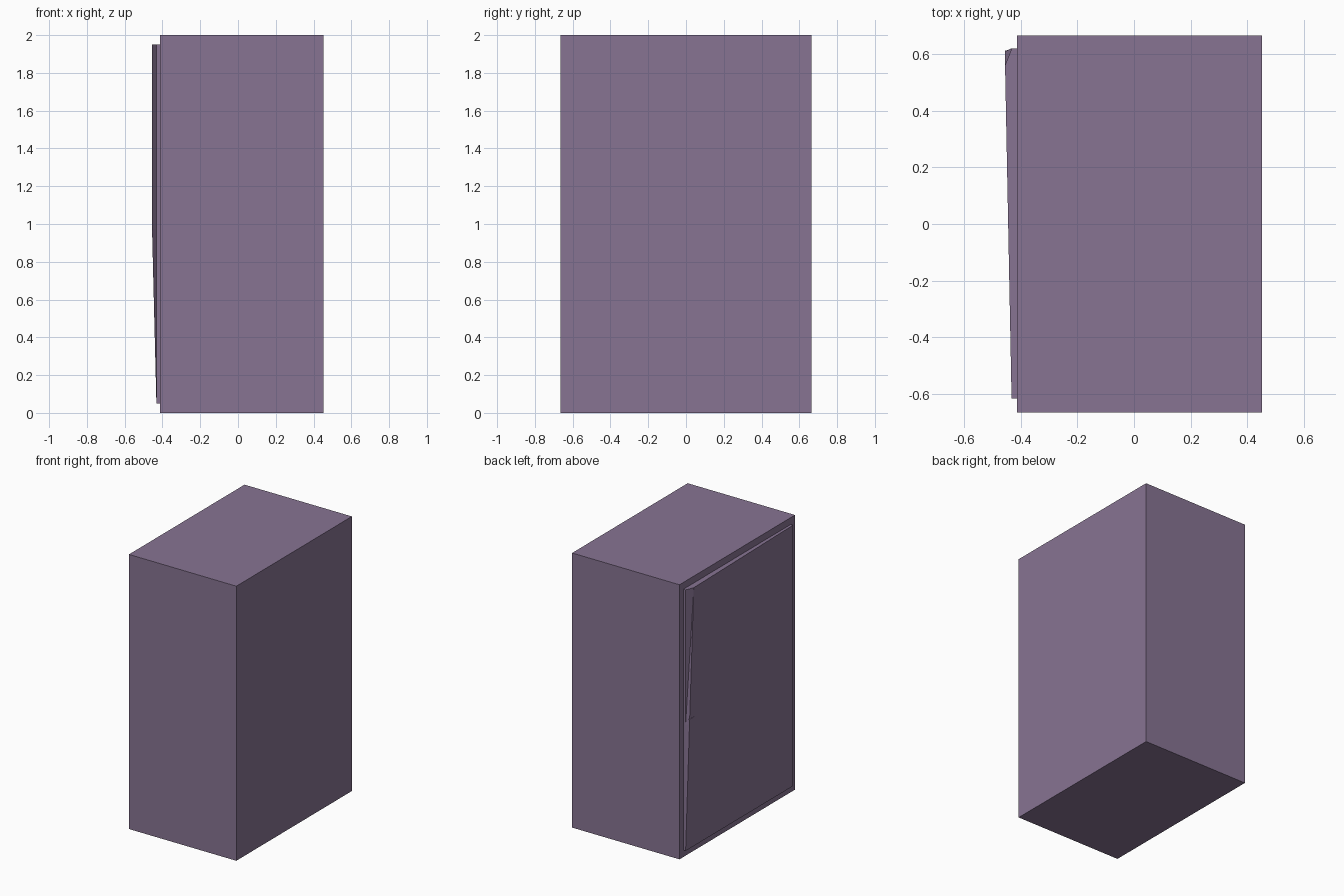
import bpy, bmesh

if "Cube" in bpy.data.objects:
    bpy.data.objects.remove(bpy.data.objects["Cube"])

mat = bpy.data.materials.new("muted purple")
mat.diffuse_color = (0.243, 0.174, 0.29, 1)
mat.use_nodes = True
mat.node_tree.nodes["Principled BSDF"].inputs["Base Color"].default_value = mat.diffuse_color


def make(name, bm):
    bmesh.ops.recalc_face_normals(bm, faces=bm.faces[:])
    me = bpy.data.meshes.new(name)
    bm.to_mesh(me)
    bm.free()
    me.materials.append(mat)
    ob = bpy.data.objects.new(name, me)
    bpy.context.collection.objects.link(ob)
    return ob


def box(name, lo, hi):
    bm = bmesh.new()
    bmesh.ops.create_cube(bm, size=1)
    for v in bm.verts:
        v.co = [lo[i] if v.co[i] < 0 else hi[i] for i in range(3)]
    return make(name, bm)


# Cabinet body
box("cabinet_body", (-0.413, -0.665, 0), (0.452, 0.665, 2))

# Door: stacked cross-sections, its free edge swinging outward above the base
sections = [  # z, outer x at the free edge, y of that edge
    (0.05, -0.432, 0.61),
    (0.97, -0.455, 0.61),
    (1.95, -0.455, 0.56),
]
bm = bmesh.new()
rings = []
for z, x, y in sections:
    pts = [(-0.41, 0.62), (-0.431, 0.62), (x, y), (-0.432, -0.615), (-0.41, -0.615)]
    rings.append([bm.verts.new((px, py, z)) for px, py in pts])
for a, b in zip(rings, rings[1:]):
    for i in range(5):
        j = (i + 1) % 5
        # split each warped side into two flat triangles
        bm.faces.new((a[i], a[j], b[j]))
        bm.faces.new((a[i], b[j], b[i]))
bm.faces.new(rings[0])
bm.faces.new(rings[-1])
make("door_panel", bm)

# Small latch on the free edge of the door
box("door_latch", (-0.456, 0.56, 0.95), (-0.42, 0.612, 1.01))
